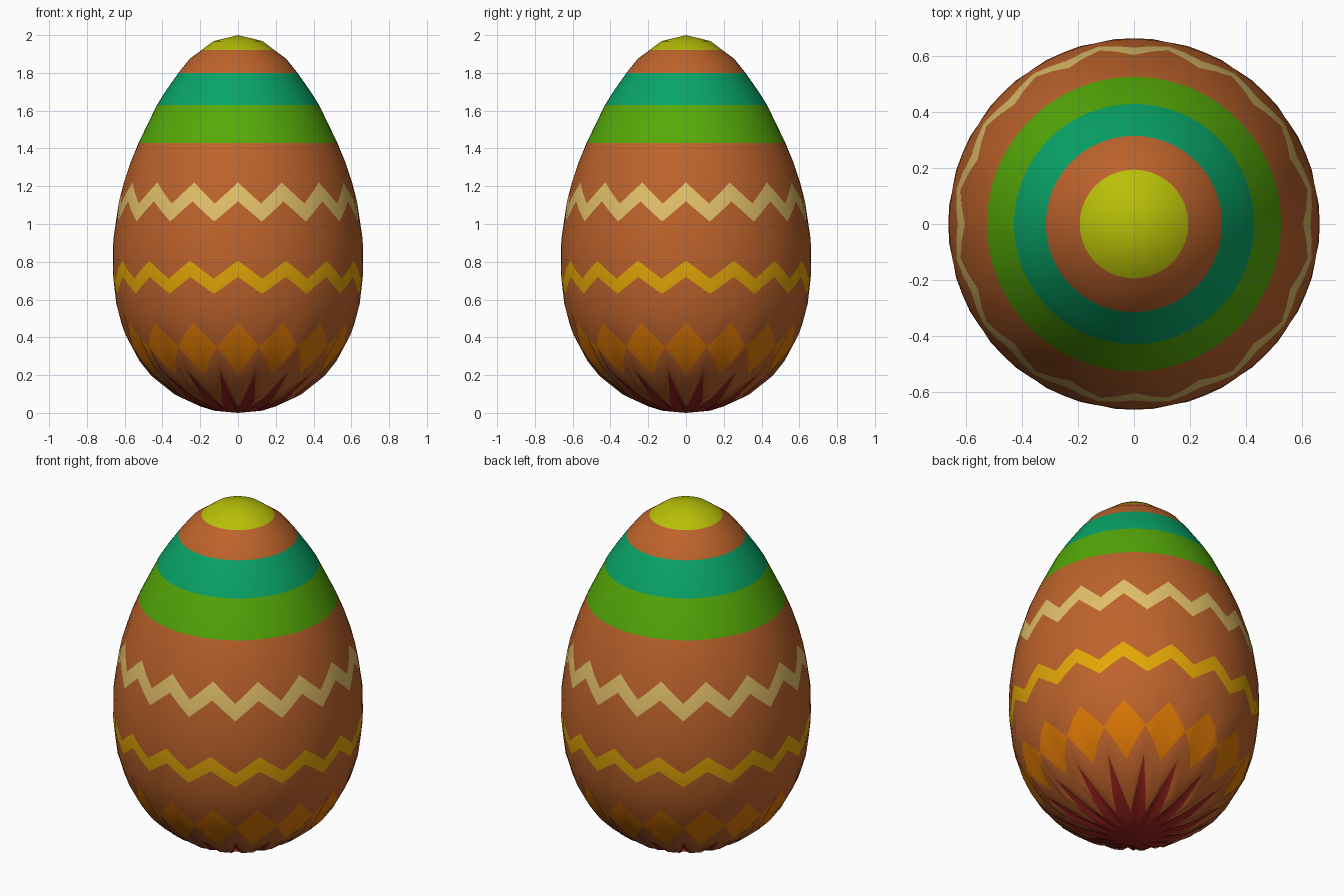
import bpy, bmesh, math

if "Cube" in bpy.data.objects:
    bpy.data.objects.remove(bpy.data.objects["Cube"])

SEG, PEAKS = 64, 16

# Egg profile: (height, radius)
PROFILE = [(0, 0), (.012, .13), (.05, .245), (.12, .375), (.235, .5), (.385, .59),
           (.557, .642), (.75, .664), (.92, .66), (1.12, .63), (1.22, .604),
           (1.33, .567), (1.43, .526), (1.63, .429), (1.7, .385), (1.8, .315),
           (1.88, .253), (1.92, .193), (1.968, .13), (2, 0)]
PROFILE[16] = (1.875, .255)
PROFILE[17] = (1.92, .194)


def radius(z):
    for (z0, r0), (z1, r1) in zip(PROFILE, PROFILE[1:]):
        if z <= z1:
            return r0 + (r1 - r0) * (z - z0) / (z1 - z0)
    return 0


def paint(name, r, g, b):
    m = bpy.data.materials.new(name)
    m.diffuse_color = [(c / 255) ** 2.2 for c in (r, g, b)] + [1]
    m.use_nodes = True
    m.node_tree.nodes["Principled BSDF"].inputs["Base Color"].default_value = m.diffuse_color
    return m


COLOURS = {"terracotta": (188, 99, 47), "crimson": (150, 40, 35), "orange": (222, 120, 12),
           "gold": (225, 165, 15), "cream": (225, 190, 105), "green": (86, 168, 17),
           "teal": (17, 163, 104), "lime": (182, 190, 16)}
NAMES = list(COLOURS)

# Rows from bottom to top: height at peak angles, height at half angles,
# exponent of the edge, colour of the band above the row
ROWS = [(.012, .012, 1, "crimson"),
        (.035, .22, 2, "terracotta"),       # tips of the starburst
        (.1, .285, 1.3, "terracotta"),
        (.2, .35, 1, "orange"),             # diamonds
        (.477, .35, 1, "terracotta"),
        (.58, .52, 1, "terracotta"),
        (.72, .63, 1, "gold"),              # lower zigzag
        (.806, .71, 1, "terracotta"),
        (.92, .90, 1, "terracotta"),
        (1.12, 1.013, 1, "cream"),          # upper zigzag
        (1.22, 1.108, 1, "terracotta"),
        (1.33, 1.33, 1, "terracotta"),
        (1.43, 1.43, 1, "green"),           # plain bands
        (1.63, 1.63, 1, "teal"),
        (1.7, 1.7, 1, "teal"),
        (1.8, 1.8, 1, "terracotta"),
        (1.875, 1.875, 1, "terracotta"),
        (1.92, 1.92, 1, "lime"),
        (1.968, 1.968, 1, "lime")]

bm = bmesh.new()


def ring(peak, half, power):
    verts = []
    for i in range(SEG):
        a = 2 * math.pi * i / SEG
        phase = (i * PEAKS / SEG) % 1
        t = 1 - abs(2 * phase - 1)          # 0 at peak angle, 1 at half angle
        z = peak + (half - peak) * t ** power
        r = radius(z)
        verts.append(bm.verts.new((r * math.cos(a), r * math.sin(a), z)))
    return verts


def add_face(verts, colour):
    f = bm.faces.new(verts)
    f.material_index = NAMES.index(colour)
    f.smooth = True


# Shell built as coloured bands, closed by a fan at each pole
rings = [ring(*row[:3]) for row in ROWS]
bottom, top = bm.verts.new((0, 0, 0)), bm.verts.new((0, 0, 2))
for i in range(SEG):
    j = (i + 1) % SEG
    for k in range(len(rings) - 1):
        a, b = rings[k], rings[k + 1]
        add_face((a[i], a[j], b[j], b[i]), ROWS[k][3])
    add_face((bottom, rings[0][j], rings[0][i]), "crimson")
    add_face((rings[-1][i], rings[-1][j], top), "lime")
bmesh.ops.remove_doubles(bm, verts=bm.verts[:], dist=1e-4)

mesh = bpy.data.meshes.new("painted_egg")
bm.to_mesh(mesh)
bm.free()
for n in NAMES:
    mesh.materials.append(paint(n, *COLOURS[n]))
egg = bpy.data.objects.new("painted_egg", mesh)
bpy.context.collection.objects.link(egg)
